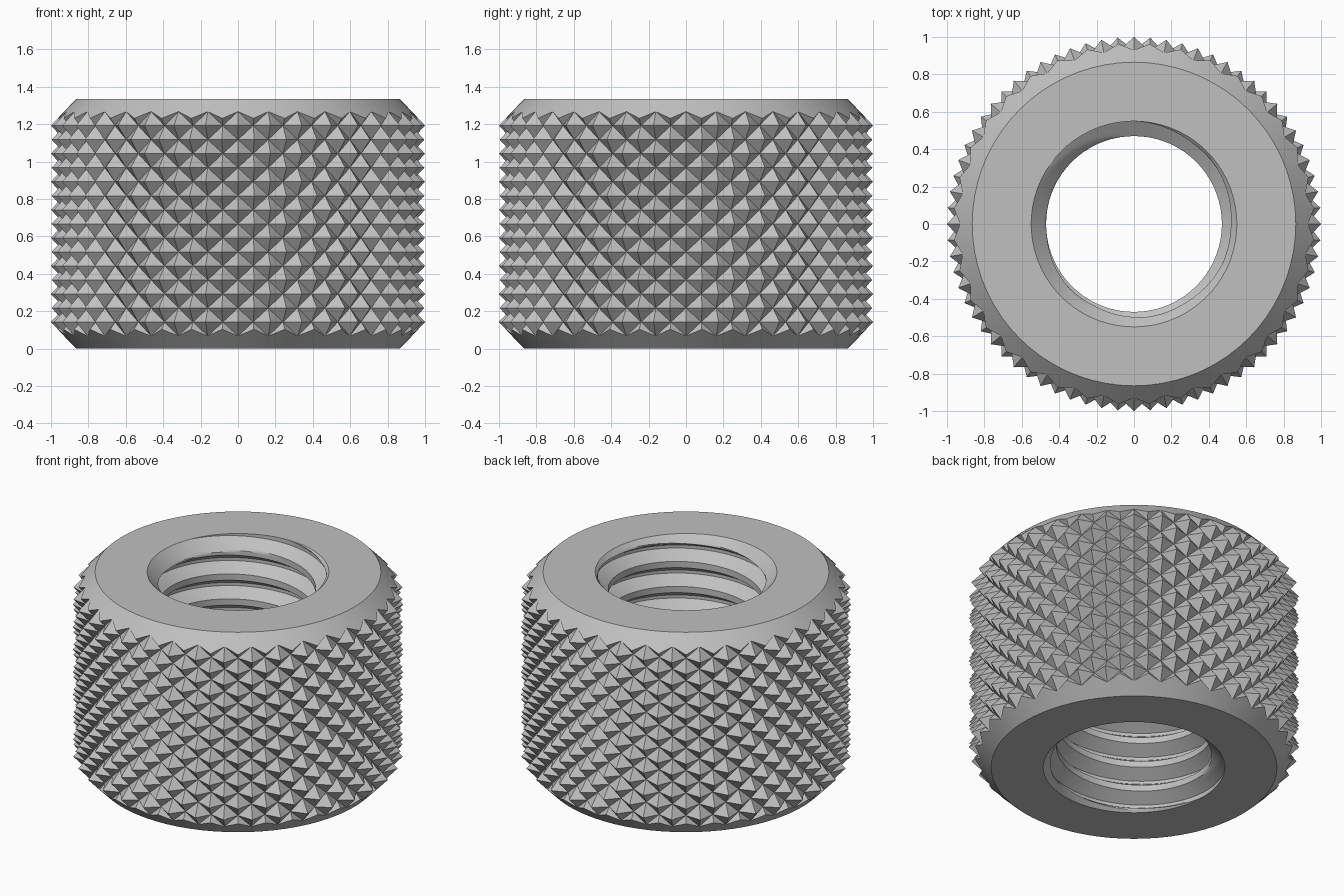
import bpy
import bmesh
from math import sin, cos, tau, radians

cube = bpy.data.objects.get("Cube")
if cube:
    bpy.data.objects.remove(cube, do_unlink=True)

HEIGHT = 1.335
COLS = 72                 # columns around the nut, two per knurl tooth
RIM, PEAK, VALLEY = 0.865, 1.0, 0.93
ROWS = 15                 # staggered rows of knurl teeth
STEP = 0.075
BORE, MINOR = 0.55, 0.47  # thread root and crest radii
TURNS, PER_TURN = 8, 16
PITCH = HEIGHT / TURNS

bm = bmesh.new()


def point(radius, col, z):
    a = tau * col / COLS
    return bm.verts.new((radius * cos(a), radius * sin(a), z))


def ring(radius, z):
    return [point(radius, i, z) for i in range(COLS)]


def band(low, high):
    """Quads between two closed rings."""
    for i in range(COLS):
        n = (i + 1) % COLS
        bm.faces.new((low[i], low[n], high[n], high[i]))


# Knurl: a checkerboard of peaks and valleys, trimmed by the end chamfers
first = (HEIGHT - (ROWS - 1) * STEP) / 2
trim = 0.036


def knurl_row(j):
    z = first + j * STEP
    inward = 1 if j < 0 else -1 if j == ROWS else 0
    row = []
    for i in range(COLS):
        is_peak = (i + j) % 2 == 0
        if is_peak and inward:
            row.append(point(VALLEY + trim, i, z + inward * trim))
        else:
            row.append(point(PEAK if is_peak else VALLEY, i, z))
    return row


knurl = [knurl_row(j) for j in range(-1, ROWS + 1)]
for j in range(-1, ROWS):
    low, high = knurl[j + 1], knurl[j + 2]
    for i in range(COLS):
        n = (i + 1) % COLS
        a, b, c, d = low[i], low[n], high[n], high[i]
        if (i + j) % 2 == 0:
            tris = ((a, b, d), (b, c, d))
        else:
            tris = ((a, b, c), (a, c, d))
        for tri in tris:
            bm.faces.new(tri)

# End chamfers and flat end faces
bottom_rim, top_rim = ring(RIM, 0), ring(RIM, HEIGHT)
band(ring(BORE, 0), bottom_rim)
band(bottom_rim, knurl[0])
band(knurl[-1], top_rim)
band(top_rim, ring(BORE, HEIGHT))


# Threaded bore: helical rows, opened out by a countersink at both ends
def bore_point(k, col):
    z = PITCH * (k / PER_TURN - 1 + col / COLS)
    z = min(max(z, 0), HEIGHT)
    groove = min(max((6 - abs(k % PER_TURN - 10)) / 5, 0), 1)
    radius = MINOR + (BORE - MINOR) * groove
    return point(max(radius, BORE - z, BORE - (HEIGHT - z)), col, z)


thread = [[bore_point(k, i) for i in range(COLS + 1)]
          for k in range((TURNS + 2) * PER_TURN + 1)]
for low, high in zip(thread, thread[1:]):
    for i in range(COLS):
        bm.faces.new((low[i], high[i], high[i + 1], low[i + 1]))

# Weld the bore to the body
bmesh.ops.remove_doubles(bm, verts=bm.verts, dist=0.0002)
bmesh.ops.recalc_face_normals(bm, faces=bm.faces)

mesh = bpy.data.meshes.new("knurled_nut")
bm.to_mesh(mesh)
bm.free()
nut = bpy.data.objects.new("knurled_nut", mesh)
bpy.context.collection.objects.link(nut)

# Plain grey metal
grey = bpy.data.materials.new("plain_grey")
grey.use_nodes = True
colour = (0.53, 0.53, 0.53, 1)
grey.diffuse_color = colour
grey.node_tree.nodes["Principled BSDF"].inputs["Base Color"].default_value = colour
mesh.materials.append(grey)

bpy.ops.object.select_all(action='DESELECT')
nut.select_set(True)
bpy.context.view_layer.objects.active = nut
bpy.ops.object.shade_smooth_by_angle(angle=radians(25))
